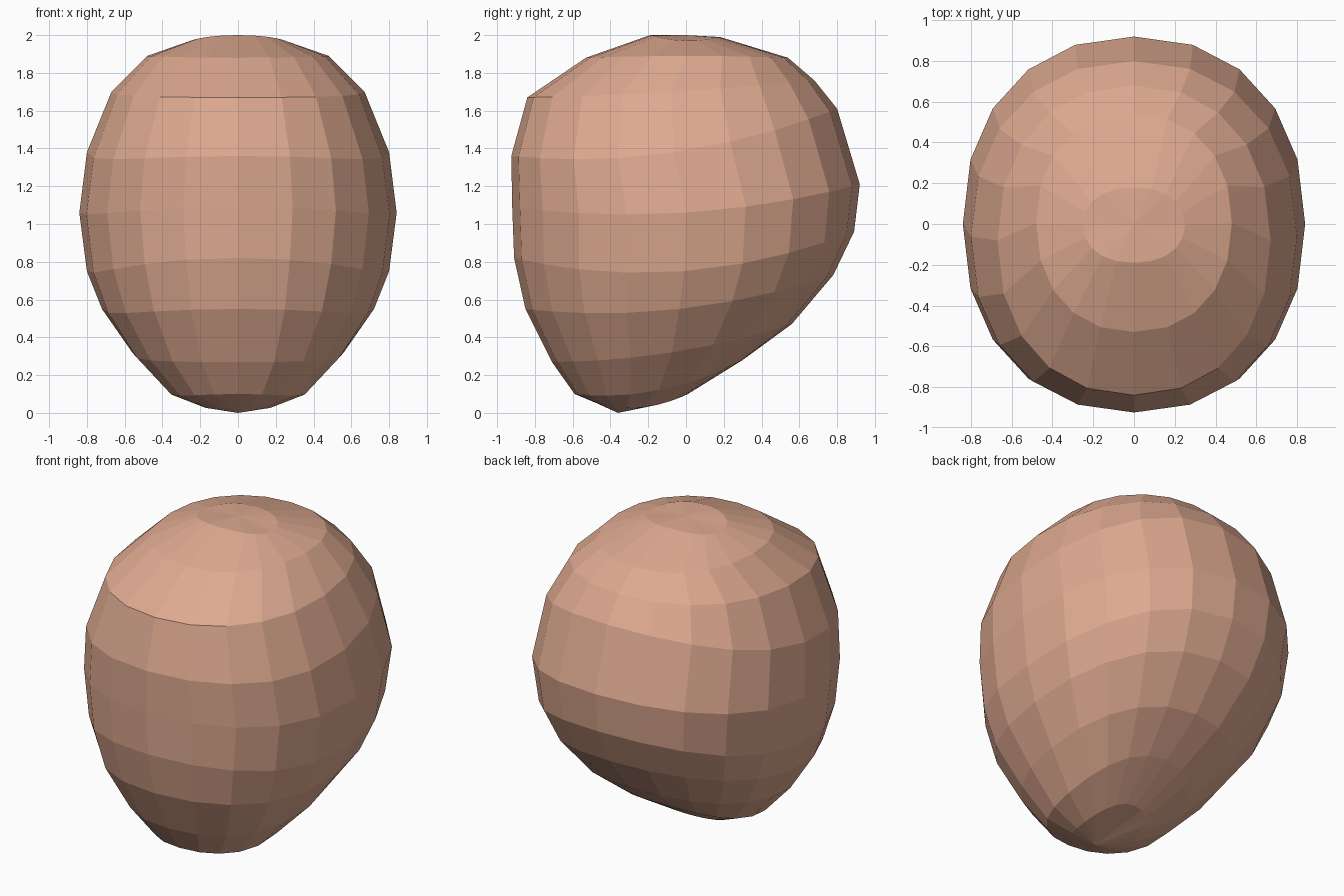
import bpy, bmesh, math

if "Cube" in bpy.data.objects:
    bpy.data.objects.remove(bpy.data.objects["Cube"])

SEGMENTS = 20
POWER = 2.0 / 2.2          # slightly squared cross-section

# Tilted rings, top to bottom: front y, front z, back y, back z, half width, side z
RINGS = [
    (-0.19, 2.00, 0.18, 1.99, 0.25, 1.97),
    (-0.53, 1.88, 0.54, 1.88, 0.48, 1.89),
    (-0.84, 1.67, 0.68, 1.76, 0.67, 1.70),
    (-0.925, 1.36, 0.80, 1.61, 0.80, 1.38),
    (-0.92, 1.09, 0.92, 1.21, 0.84, 1.06),
    (-0.91, 0.82, 0.89, 0.96, 0.80, 0.75),
    (-0.85, 0.55, 0.78, 0.73, 0.72, 0.55),
    (-0.71, 0.27, 0.56, 0.47, 0.56, 0.32),
    (-0.59, 0.10, 0.30, 0.28, 0.37, 0.12),
    (-0.47, 0.05, 0.01, 0.10, 0.18, 0.03),
]


def soft(v):
    return math.copysign(abs(v) ** POWER, v)


def ring_points(yf, zf, yb, zb, width, zs):
    """Closed loop passing through the front, side and back points."""
    points = []
    for i in range(SEGMENTS):
        a = 2 * math.pi * i / SEGMENTS
        s, t = soft(math.sin(a)), soft(math.cos(a))
        y = (yf + yb) / 2 + t * (yb - yf) / 2
        z = zs + t * (zb - zf) / 2 + t * t * ((zf + zb) / 2 - zs)
        points.append((width * s, y, z))
    return points


# Head: rings bridged together and closed at crown and chin
bm = bmesh.new()
loops = [[bm.verts.new(p) for p in ring_points(*r)] for r in RINGS]
for upper, lower in zip(loops, loops[1:]):
    for i in range(SEGMENTS):
        j = (i + 1) % SEGMENTS
        bm.faces.new((upper[i], upper[j], lower[j], lower[i]))
for loop, tip in ((loops[0], (0, 0, 2.0)), (loops[-1], (0, -0.36, 0.0))):
    pole = bm.verts.new(tip)
    for i in range(SEGMENTS):
        bm.faces.new((loop[i], loop[(i + 1) % SEGMENTS], pole))
bmesh.ops.recalc_face_normals(bm, faces=bm.faces)

mesh = bpy.data.meshes.new("head")
bm.to_mesh(mesh)
bm.free()
head = bpy.data.objects.new("head", mesh)
bpy.context.collection.objects.link(head)

# Skin colour
skin = bpy.data.materials.new("skin")
skin.diffuse_color = (0.73, 0.40, 0.28, 1.0)
skin.use_nodes = True
skin.node_tree.nodes["Principled BSDF"].inputs["Base Color"].default_value = skin.diffuse_color
mesh.materials.append(skin)
